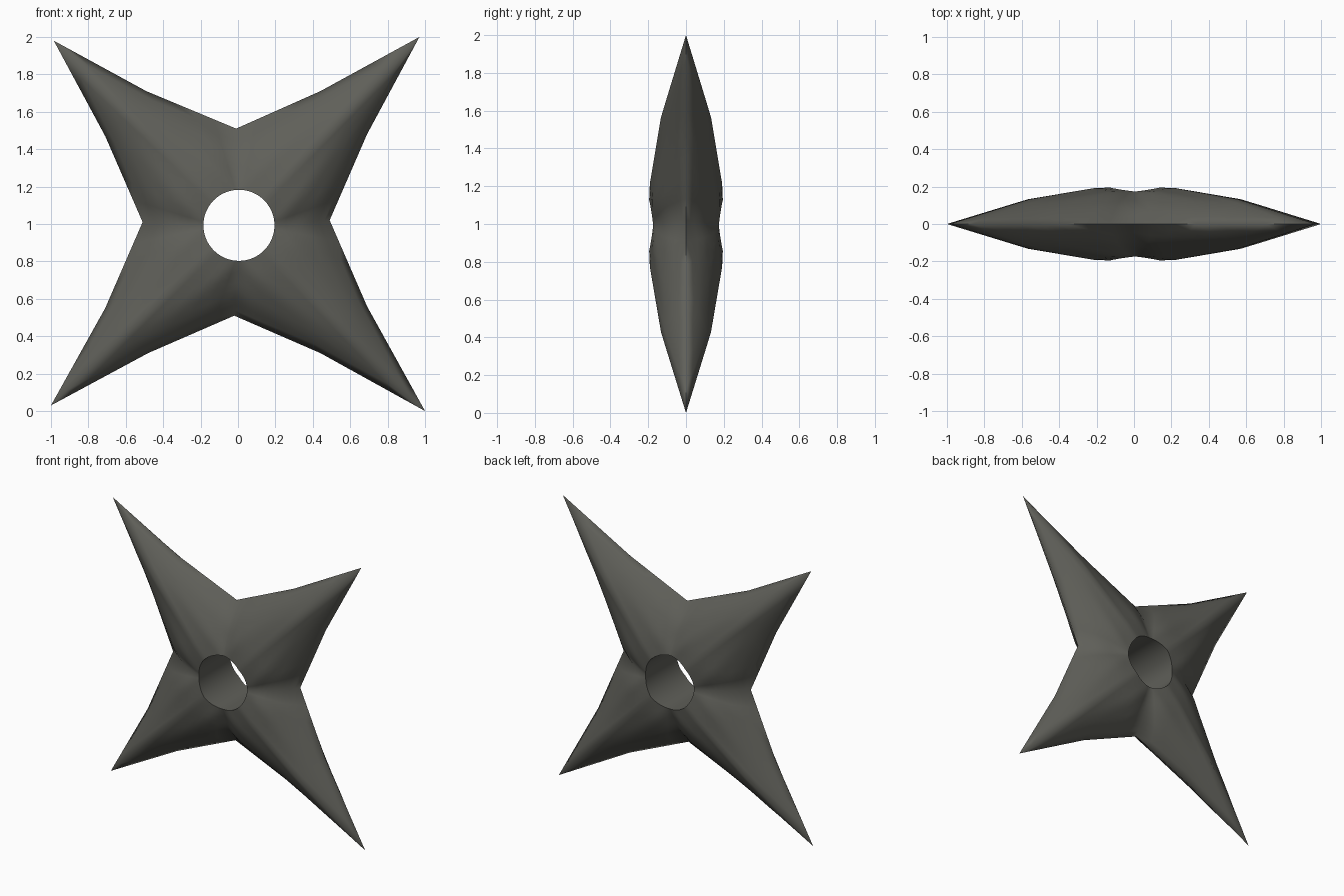
import bpy, bmesh, math

if "Cube" in bpy.data.objects:
    bpy.data.objects.remove(bpy.data.objects["Cube"])

# One flat dark steel colour
steel = bpy.data.materials.new("dark steel")
steel.diffuse_color = (0.115, 0.115, 0.1, 1)
steel.use_nodes = True
steel.node_tree.nodes["Principled BSDF"].inputs["Base Color"].default_value = steel.diffuse_color

# Star outline (x, z): valley, mid, tip, mid for each of the four arms
OUTLINE = [(0.49, 1.02), (0.69, 1.48), (0.97, 2.0), (0.44, 1.71),
           (-0.01, 1.51), (-0.49, 1.71), (-0.985, 1.98), (-0.71, 1.47),
           (-0.51, 1.01), (-0.71, 0.55), (-1.0, 0.03), (-0.48, 0.31),
           (-0.02, 0.51), (0.44, 0.31), (1.0, 0.0), (0.69, 0.56)]
IDEAL = [(0.5, 0), (0.69, 0.45), (0.99, 0.99), (0.45, 0.69)]   # symmetric arm
BODY = [(0, 1), (0.38, 0.89), (0.7, 0.55), (1, 0)]             # half section, body
ARM = [(0, 1), (0.38, 0.78), (0.7, 0.47), (1, 0)]              # half section, arm
HOLE_R, SPLIT, ROWS = 0.19, 4, 10
N = 16 * SPLIT


def lerp(a, b, t):
    return tuple(p + (q - p) * t for p, q in zip(a, b))


def ramp(x, pts):
    for (x0, y0), (x1, y1) in zip(pts, pts[1:]):
        if x <= x1:
            return y0 + (y1 - y0) * max(0, (x - x0) / (x1 - x0))
    return pts[-1][1]


def height(x, z):
    """Half thickness: faceted round section across each diagonal arm."""
    s, w = (abs(x) + abs(z)) / math.sqrt(2), (abs(z) - abs(x)) / math.sqrt(2)
    h = ramp(s, [(0.13, 0.195), (0.28, 0.195), (0.8, 0.132), (1.4, 0)])
    width = ramp(s, [(0.354, 0.354), (0.806, 0.17), (1.4, 0)])
    q = min(1, abs(w) / max(width, 1e-5))
    blend = ramp(s, [(0.3, 0), (0.75, 1)])
    return h * (ramp(q, BODY) * (1 - blend) + ramp(q, ARM) * blend)


def along(points, j):
    i, f = divmod(j, SPLIT)
    return lerp(points[i % 16], points[(i + 1) % 16], f / SPLIT)


ideal = []
for k in range(4):
    for x, z in IDEAL:
        for _ in range(k):
            x, z = -z, x
        ideal.append((x, z))

bm = bmesh.new()
edge = [bm.verts.new((x, 0, z)) for x, z in (along(OUTLINE, j) for j in range(N))]
rims = []
for side in (-1, 1):
    # Rings of points from the hole rim out to the shared edge
    rings = []
    for r in range(ROWS):
        t = r / ROWS
        ring = []
        for j in range(N):
            a = math.tau * j / N
            rim = (HOLE_R * math.cos(a), HOLE_R * math.sin(a))
            x, z = lerp((rim[0] + 0.005, rim[1] + 0.993), along(OUTLINE, j), t)
            ring.append(bm.verts.new((x, side * height(*lerp(rim, along(ideal, j), t)), z)))
        rings.append(ring)
    rings.append(edge)
    rims.append(rings[0])
    for a, b in zip(rings, rings[1:]):
        for j in range(N):
            k = (j + 1) % N
            bm.faces.new((a[j], b[j], b[k], a[k]))
# Wall of the centre hole
for j in range(N):
    k = (j + 1) % N
    bm.faces.new((rims[0][j], rims[0][k], rims[1][k], rims[1][j]))
bmesh.ops.recalc_face_normals(bm, faces=bm.faces)

mesh = bpy.data.meshes.new("throwing_star")
bm.to_mesh(mesh)
bm.free()
mesh.materials.append(steel)
star = bpy.data.objects.new("throwing_star", mesh)
bpy.context.collection.objects.link(star)
bpy.context.view_layer.objects.active = star
star.select_set(True)
bpy.ops.object.shade_smooth_by_angle(angle=math.radians(85))
